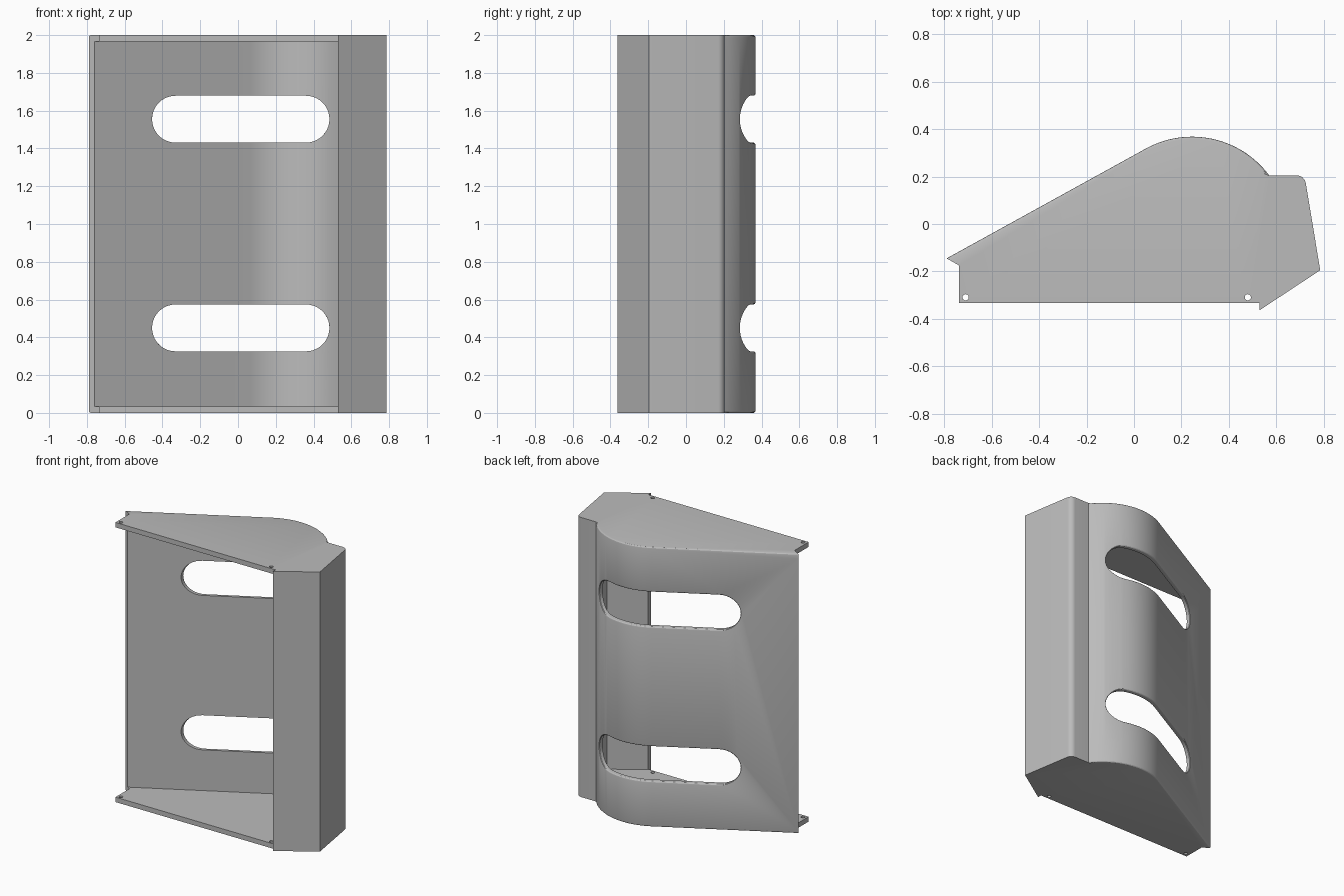
import bpy, bmesh
from math import sin, cos, radians, hypot, atan2, degrees
from mathutils import Vector

old = bpy.data.objects.get("Cube")
if old:
    bpy.data.objects.remove(old)

HEIGHT, WALL, CAP = 2.0, 0.03, 0.035
CX, CY, R = 0.245, -0.037, 0.405        # rounded back
START = Vector((-0.79, -0.145))

grey = bpy.data.materials.new("plain grey")
grey.use_nodes = True
grey.diffuse_color = (0.5, 0.5, 0.5, 1)
grey.node_tree.nodes["Principled BSDF"].inputs["Base Color"].default_value = (0.5, 0.5, 0.5, 1)


def arc(cx, cy, r, a, b, n):
    angles = [radians(a + (b - a) * i / n) for i in range(n + 1)]
    return [Vector((cx + r * cos(t), cy + r * sin(t))) for t in angles]


def prism(name, points, low, high, axis="Z"):
    """Extrude a closed outline along z, or an xz outline along y."""
    place = (lambda p, d: (p[0], p[1], d)) if axis == "Z" else (lambda p, d: (p[0], d, p[1]))
    bm = bmesh.new()
    a = [bm.verts.new(place(p, low)) for p in points]
    b = [bm.verts.new(place(p, high)) for p in points]
    bm.faces.new(a)
    bm.faces.new(b)
    for i in range(len(a)):
        j = (i + 1) % len(a)
        bm.faces.new((a[i], a[j], b[j], b[i]))
    bmesh.ops.recalc_face_normals(bm, faces=bm.faces)
    mesh = bpy.data.meshes.new(name)
    bm.to_mesh(mesh)
    bm.free()
    obj = bpy.data.objects.new(name, mesh)
    bpy.context.collection.objects.link(obj)
    mesh.materials.append(grey)
    return obj


def offset(points, d):
    """Mitred offset of an open path to its right-hand side."""
    result = []
    for i, p in enumerate(points):
        t0 = (p - points[i - 1]).normalized() if i else None
        t1 = (points[i + 1] - p).normalized() if i < len(points) - 1 else t0
        t0 = t0 or t1
        n0, n1 = Vector((t0.y, -t0.x)), Vector((t1.y, -t1.x))
        result.append(p + (n0 + n1) * d / (1 + n0.dot(n1)))
    return result


# Outer path: sloped back, rounded hump, step, side and angled front panel
end_angle = degrees(atan2(0.205 - CY, 0.57 - CX))
path = [START] + arc(CX, CY, R, 119, end_angle, 32)
path += arc(0.685, 0.165, 0.04, 90, 9, 8)
path += [Vector((0.785, -0.195)), Vector((0.53, -0.363))]
outline = path + [Vector(p) for p in ((0.53, -0.333), (-0.737, -0.333), (-0.737, -0.175))]
housing = prism("housing", outline, 0, HEIGHT)

# Hollow interior, open at the front between the end caps
inner = offset(path, WALL)
inner[0] = Vector((-0.76, -0.162))
inner[-1] = Vector((0.53, -0.363 + WALL * 1.2))
inner += [Vector(p) for p in ((0.53, -0.6), (-0.9, -0.6), (-0.9, -0.082))]
cutters = [prism("interior_cutter", inner, CAP, HEIGHT - CAP)]

# Two long slots through the back
for z in (0.45, 1.555):
    slot = arc(0.36, z, 0.124, -90, 90, 20) + arc(-0.331, z, 0.124, 90, 270, 20)
    cutters.append(prism("slot_cutter", slot, -0.1, 0.6, "Y"))

# Small screw holes through both caps
for x in (-0.71, 0.48):
    cutters.append(prism("hole_cutter", arc(x, -0.309, 0.013, 0, 345, 23), -0.1, 2.1))

bpy.context.view_layer.objects.active = housing
for cutter in cutters:
    mod = housing.modifiers.new("cut", "BOOLEAN")
    mod.operation, mod.solver, mod.object = "DIFFERENCE", "EXACT", cutter
    bpy.ops.object.modifier_apply(modifier=mod.name)
    bpy.data.objects.remove(cutter)


def on_back(v):
    """True on the outer surface of the slope and hump."""
    tangent = path[1]
    if v.co.x > tangent.x:
        return abs(hypot(v.co.x - CX, v.co.y - CY) - R) < 0.002 and v.co.y > 0.2
    line = (tangent - START).normalized()
    return abs(line.cross(v.co.xy - START)) < 0.002


# Round the slot rims and the back edges of the caps
bm = bmesh.new()
bm.from_mesh(housing.data)
bmesh.ops.remove_doubles(bm, verts=bm.verts, dist=0.0005)
rims = [e for e in bm.edges
        if len(e.link_faces) == 2 and e.calc_face_angle() > 0.6
        and all(on_back(v) for v in e.verts)
        and not all(v.co.x < -0.78 or v.co.x > 0.565 for v in e.verts)]
bmesh.ops.bevel(bm, geom=rims, offset=0.012, offset_type="OFFSET", segments=3,
                profile=0.5, affect="EDGES", clamp_overlap=False)
bm.to_mesh(housing.data)
bm.free()

bpy.ops.object.select_all(action="DESELECT")
housing.select_set(True)
bpy.ops.object.shade_smooth_by_angle(angle=radians(28))
